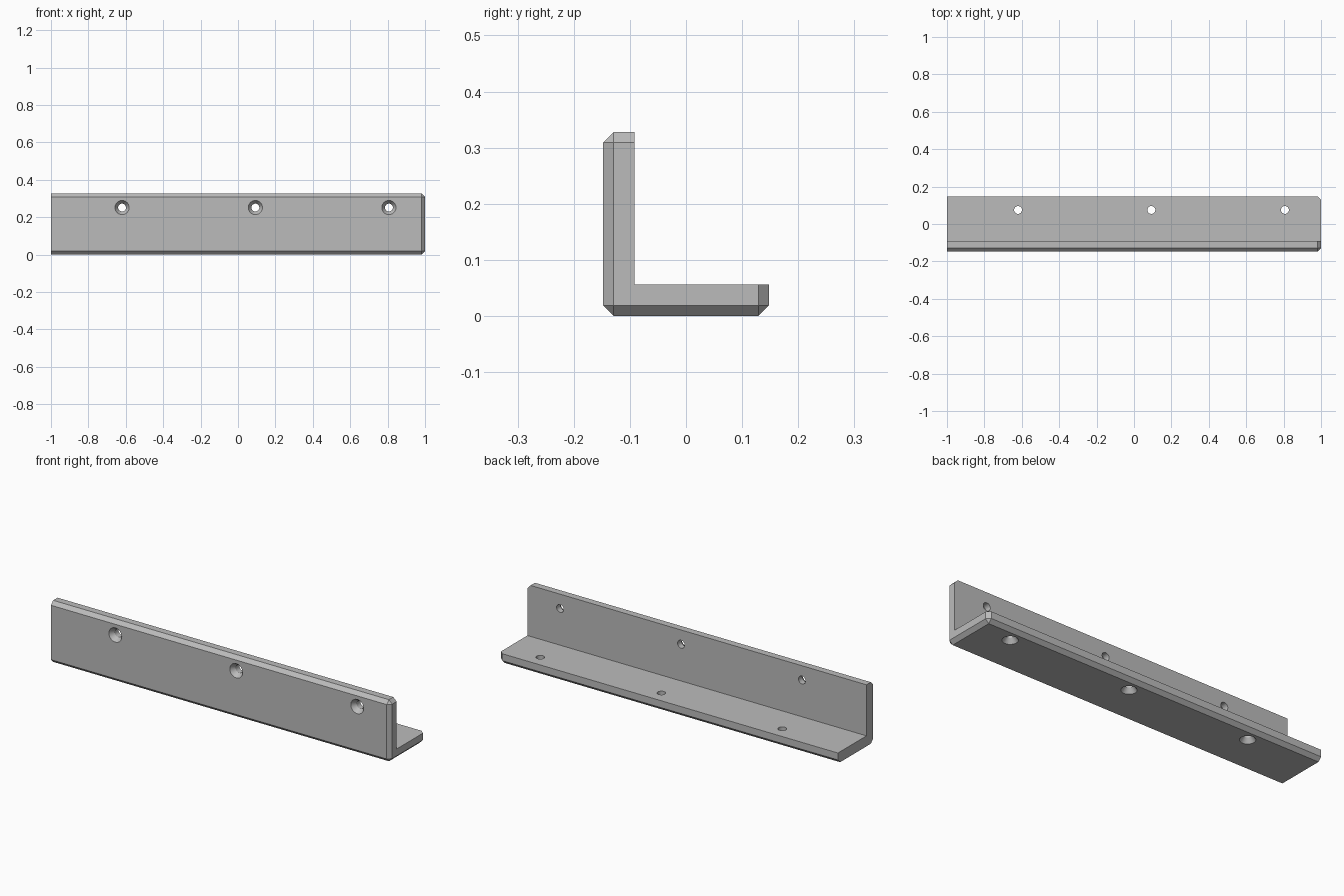
import bpy, bmesh, math
from mathutils import Matrix, Vector

cube = bpy.data.objects.get("Cube")
if cube:
    bpy.data.objects.remove(cube, do_unlink=True)

# Dimensions
HALF_Y, HEIGHT, THICK, CHAMFER = 0.148, 0.328, 0.056, 0.019
HOLE_X = (-0.62, 0.093, 0.807)
HEAD_R, HOLE_R, SINK = 0.038, 0.021, 0.025

grey = bpy.data.materials.new("bracket grey")
grey.use_nodes = True
grey.diffuse_color = (0.5, 0.5, 0.5, 1)
grey.node_tree.nodes["Principled BSDF"].inputs["Base Color"].default_value = grey.diffuse_color


def to_object(bm, name):
    bmesh.ops.recalc_face_normals(bm, faces=bm.faces[:])
    mesh = bpy.data.meshes.new(name)
    bm.to_mesh(mesh)
    bm.free()
    mesh.materials.append(grey)
    obj = bpy.data.objects.new(name, mesh)
    bpy.context.collection.objects.link(obj)
    return obj


# L-shaped bar: extruded profile
inner_y = -HALF_Y + THICK
profile = [(-HALF_Y, 0), (HALF_Y, 0), (HALF_Y, THICK),
           (inner_y, THICK), (inner_y, HEIGHT), (-HALF_Y, HEIGHT)]
bm = bmesh.new()
end = bm.faces.new([bm.verts.new((-1, y, z)) for y, z in profile])
grown = bmesh.ops.extrude_face_region(bm, geom=[end])["geom"]
bmesh.ops.translate(bm, vec=(2, 0, 0),
                    verts=[v for v in grown if isinstance(v, bmesh.types.BMVert)])
bmesh.ops.recalc_face_normals(bm, faces=bm.faces[:])


# Chamfer every edge between two outer faces, leaving the flush end and inside plain
def is_outer(face):
    c, n = face.calc_center_median(), face.normal
    return (n.x > 0.9 or n.y < -0.9 or n.z < -0.9
            or (n.y > 0.9 and c.y > HALF_Y - 0.01)
            or (n.z > 0.9 and c.z > HEIGHT - 0.01))


edges = [e for e in bm.edges if all(is_outer(f) for f in e.link_faces)]
bmesh.ops.bevel(bm, geom=edges, offset=CHAMFER, offset_type='OFFSET',
                segments=1, profile=0.5, affect='EDGES')
bracket = to_object(bm, "angle_bracket")


# Countersunk screw hole cutter, turned around its local z axis
def hole_cutter(matrix):
    lead = 0.01
    wide = HEAD_R + lead * (HEAD_R - HOLE_R) / SINK
    outline = [(0, -lead), (wide, -lead), (HOLE_R, SINK), (HOLE_R, 0.08), (0, 0.08)]
    bm = bmesh.new()
    verts = [bm.verts.new((r, 0, z)) for r, z in outline]
    path = [bm.edges.new(pair) for pair in zip(verts, verts[1:])]
    bmesh.ops.spin(bm, geom=verts + path, cent=(0, 0, 0), axis=(0, 0, 1),
                   angle=math.tau, steps=32, use_merge=True)
    bmesh.ops.remove_doubles(bm, verts=bm.verts[:], dist=0.0001)
    bm.transform(matrix)
    cutter = to_object(bm, "hole_cutter")
    cutter.hide_render = True
    return cutter


# Drill the upright from the front and the flange from below
bpy.context.view_layer.objects.active = bracket
face_back = Matrix.Rotation(-math.pi / 2, 4, 'X')
for x in HOLE_X:
    for place in (Matrix.Translation(Vector((x, -HALF_Y, 0.252))) @ face_back,
                  Matrix.Translation(Vector((x, 0.075, 0)))):
        cutter = hole_cutter(place)
        cut = bracket.modifiers.new("screw_hole", 'BOOLEAN')
        cut.operation, cut.solver, cut.object = 'DIFFERENCE', 'EXACT', cutter
        bpy.ops.object.modifier_apply(modifier=cut.name)
        bpy.data.objects.remove(cutter, do_unlink=True)

# Smooth hole walls, crisp chamfers
bpy.ops.object.select_all(action='DESELECT')
bracket.select_set(True)
bpy.ops.object.shade_smooth_by_angle(angle=math.radians(25))
